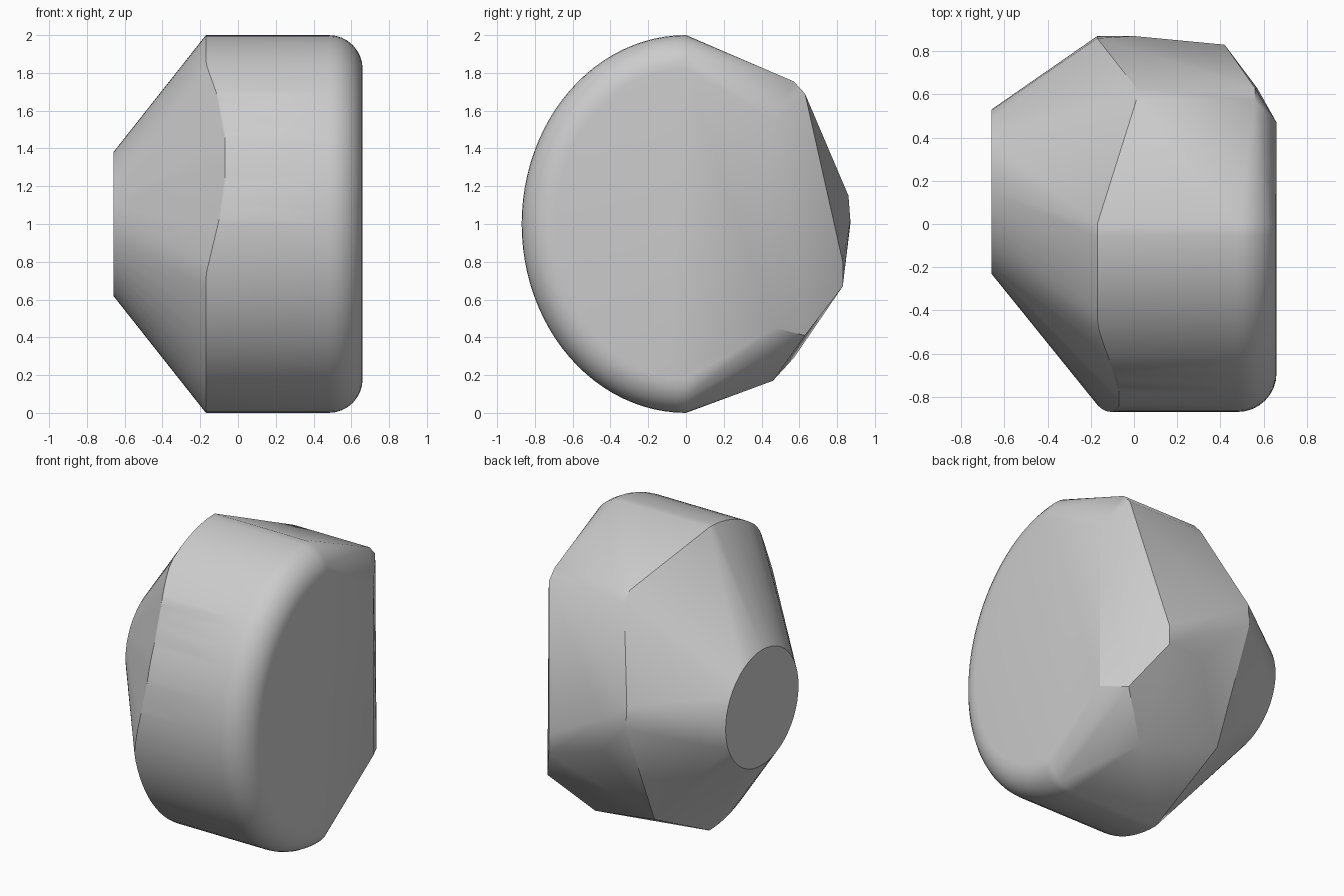
import bpy, bmesh
from math import sin, cos, pi, sqrt
from mathutils import Vector

old = bpy.data.objects.get("Cube")
if old:
    bpy.data.objects.remove(old, do_unlink=True)

# Grey stone colour
grey = bpy.data.materials.new("plain_grey")
grey.use_nodes = True
colour = (0.6, 0.6, 0.6, 1)
grey.diffuse_color = colour
grey.node_tree.nodes["Principled BSDF"].inputs["Base Color"].default_value = colour


def rim_start(z):
    """x of the rim's near edge: a shallow facet bites into it."""
    bite = min((z - 0.73) / 0.42, (1.85 - z) / 0.28, 1)
    return -0.17 + 0.1 * max(bite, 0)


points = []

# Rounded front: half an ellipse swept along x, with a rolled edge
steps, roll = 48, 0.18
for i in range(steps + 1):
    a = pi * i / steps
    y, z = -sin(a), cos(a)
    points.append((rim_start(1 + z), 0.87 * y, 1 + z))
    for k in range(9):
        t = pi / 2 * k / 8
        inset = roll * (1 - cos(t))
        points.append((0.48 + roll * sin(t), (0.87 - inset) * y, 1 + (1 - inset) * z))

# Small round end
for i in range(48):
    a = 2 * pi * i / 48
    points.append((-0.66, 0.15 + 0.38 * cos(a), 1 + 0.38 * sin(a)))

# Faceted back: end face corners, upper ridge, side ridge, lower corners
points += [(0.66, 0.47, 1.55), (0.66, 0.47, 0.45)]
points += [(x, y, z) for x in (0.01, 0.56) for y, z in ((0.57, 1.755), (0.63, 1.69))]
points += [(-0.17, 0.87, 1.0), (-0.17, 0.86, 1.15), (0, 0.87, 1.02)]
points += [(0.42, 0.83, 0.80), (0.42, 0.83, 0.67)]
points += [(0.57, 0.63, 0.41), (0.34, 0.46, 0.17), (-0.17, 0.57, 0.29)]

bm = bmesh.new()
for p in points:
    bm.verts.new(p)
bmesh.ops.remove_doubles(bm, verts=bm.verts, dist=0.001)
hull = bmesh.ops.convex_hull(bm, input=bm.verts)
spare = {g for g in hull["geom_interior"] + hull["geom_unused"]
         if isinstance(g, bmesh.types.BMVert)}
bmesh.ops.delete(bm, geom=list(spare), context="VERTS")

# Dent in the lower back
dent = Vector((0.09, 0.735, 0.74))
face = min(bm.faces, key=lambda f: (f.calc_center_median() - dent).length)
poked = bmesh.ops.poke(bm, faces=[face])
poked["verts"][0].co = dent

bmesh.ops.dissolve_limit(bm, angle_limit=0.01, verts=bm.verts, edges=bm.edges)
bmesh.ops.recalc_face_normals(bm, faces=bm.faces)
mesh = bpy.data.meshes.new("faceted_body")
bm.to_mesh(mesh)
bm.free()
mesh.materials.append(grey)
body = bpy.data.objects.new("faceted_body", mesh)
bpy.context.collection.objects.link(body)
bpy.context.view_layer.objects.active = body
body.select_set(True)
bpy.ops.object.shade_smooth_by_angle(angle=0.5)
